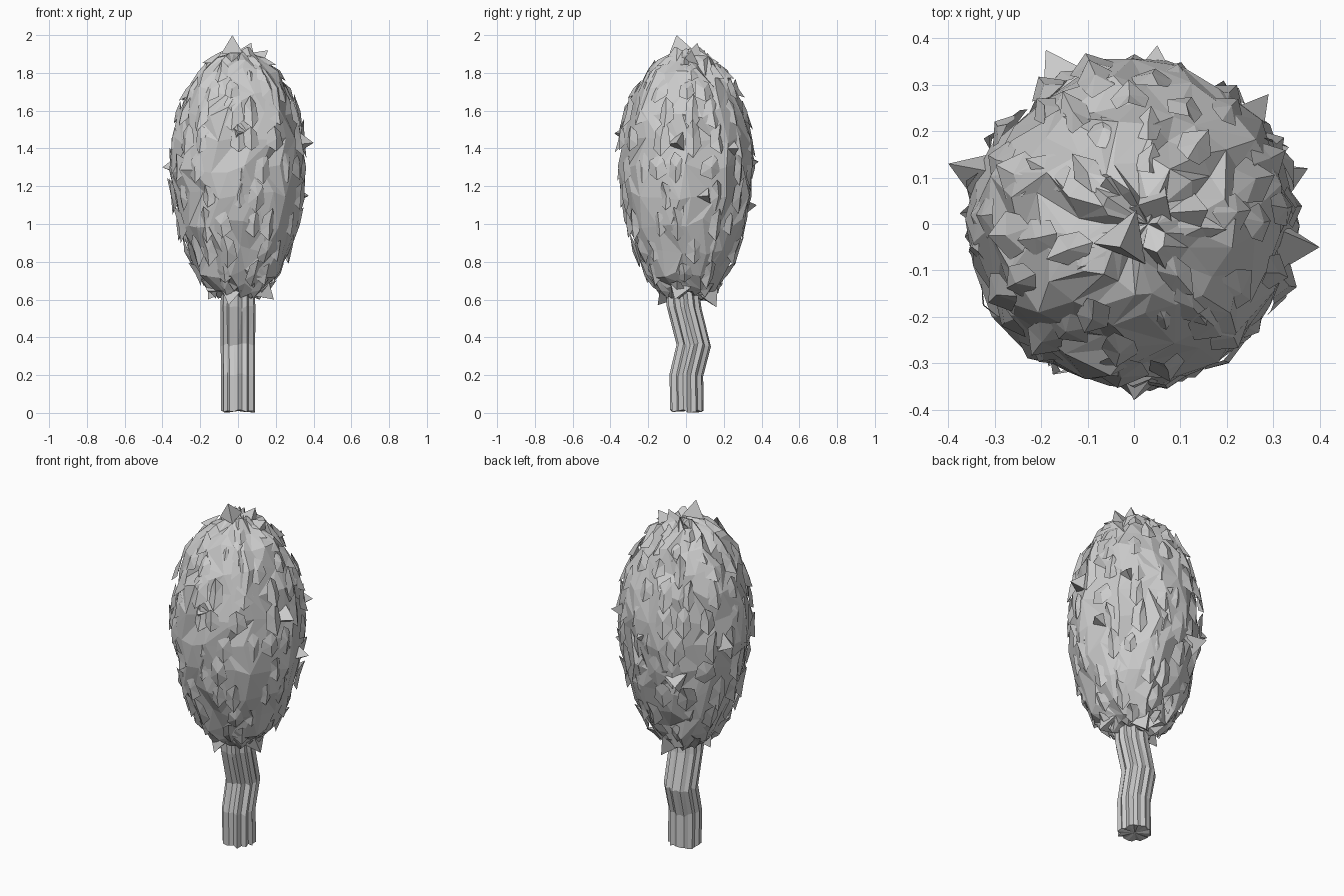
import bpy, bmesh, math, random
from mathutils import Vector

if "Cube" in bpy.data.objects:
    bpy.data.objects.remove(bpy.data.objects["Cube"])

random.seed(7)


def finish(name, bm):
    mesh = bpy.data.meshes.new(name)
    bm.to_mesh(mesh)
    bm.free()
    bpy.context.collection.objects.link(bpy.data.objects.new(name, mesh))


def loft(bm, rings, cap_bottom, cap_top):
    """Skin a stack of equal-length point rings and fan the ends to a point."""
    loops = [[bm.verts.new(p) for p in ring] for ring in rings]
    n = len(loops[0])
    for a, b in zip(loops, loops[1:]):
        for i in range(n):
            j = (i + 1) % n
            q = (a[i], a[j], b[j], b[i])
            s = random.randint(0, 1)
            bm.faces.new((q[s], q[s + 1], q[s + 2]))
            bm.faces.new((q[s], q[s + 2], q[(s + 3) % 4]))
    for loop, tip in ((loops[0], cap_bottom), (loops[-1], cap_top)):
        v = bm.verts.new(tip)
        for i in range(n):
            bm.faces.new((loop[i], loop[(i + 1) % n], v))
    bmesh.ops.recalc_face_normals(bm, faces=bm.faces)


# Trunk: fluted bark section swept along a bent path (z, y offset, radius)
FLUTES = 24
bark = [(0.89 if i % 2 else 1.0) + random.uniform(-0.04, 0.05) for i in range(FLUTES)]
path = [(0.01, 0.007, 0.090), (0.20, 0.004, 0.090), (0.36, 0.043, 0.092),
        (0.56, -0.008, 0.093), (0.70, -0.02, 0.088)]
trunk_rings = []
for z, y, r in path:
    ring = []
    for i in range(FLUTES):
        a = 2 * math.pi * i / FLUTES
        ring.append(Vector((r * bark[i] * math.cos(a), y + r * bark[i] * math.sin(a),
                            z + random.uniform(-0.01, 0.01))))
    trunk_rings.append(ring)
bm = bmesh.new()
loft(bm, trunk_rings, (0, 0.007, 0.01), (0, -0.02, 0.72))
finish("trunk", bm)

# Foliage core: egg-shaped crown (z, mean radius), lightly roughened
SEGMENTS = 22
profile = [(0.62, 0.11), (0.66, 0.165), (0.74, 0.22), (0.86, 0.272), (1.00, 0.315),
           (1.15, 0.338), (1.30, 0.350), (1.45, 0.343), (1.59, 0.315),
           (1.71, 0.268), (1.80, 0.21), (1.87, 0.14), (1.91, 0.07)]


def crown_point(k, a, out=0.0):
    z, r = profile[k]
    return Vector(((r + out) * math.cos(a), (r + out) * math.sin(a), z))


crown_rings = []
for k in range(len(profile)):
    ring = []
    for i in range(SEGMENTS):
        a = 2 * math.pi * (i + 0.5 * (k % 2) + random.uniform(-0.25, 0.25)) / SEGMENTS
        p = crown_point(k, a, random.uniform(-0.022, 0.016))
        p.z += random.uniform(-0.03, 0.03)
        ring.append(p)
    crown_rings.append(ring)
bm = bmesh.new()
loft(bm, crown_rings, (0, -0.01, 0.64), (0.03, 0, 1.90))
finish("foliage_core", bm)

# Leaf flakes: folded pentagons lying along the crown, tips lifting off it
bm = bmesh.new()


def leaf(centre, across, along, normal, w, h):
    lift = random.uniform(-0.008, 0.022)
    swing = random.uniform(-0.5, 0.5) * w
    shape = [(-w, -0.5 * h, -0.012), (0.3 * swing, -h, lift), (w, -0.4 * h, -0.012),
             (0.7 * w, 0.6 * h, -0.008), (swing, h, random.uniform(-0.02, 0.02)),
             (-0.8 * w, 0.5 * h, -0.008)]
    mid = bm.verts.new(centre + normal * 0.010)
    rim = [bm.verts.new(centre + across * x + along * y + normal * d) for x, y, d in shape]
    for i in range(6):
        bm.faces.new((rim[i], rim[(i + 1) % 6], mid))


for k in range(1, len(profile) - 1):
    r = profile[k][1]
    count = max(6, round(r * 44))
    for i in range(count):
        a = 2 * math.pi * (i + random.uniform(-0.4, 0.4)) / count
        across = Vector((-math.sin(a), math.cos(a), 0))
        along = (crown_point(k + 1, a) - crown_point(k - 1, a)).normalized()
        normal = across.cross(along).normalized()
        tilt = random.uniform(-0.12, 0.12)
        centre = crown_point(k, a) + normal * random.uniform(-0.004, 0.010)
        w = random.uniform(0.035, 0.06) * min(1, 0.4 + r * 2)
        h = random.uniform(0.06, 0.11) * min(1, 0.35 + r * 2)
        leaf(centre, (across + along * tilt).normalized(), along, normal, w, h)

# Longest leaf tips: three-sided spikes rooted in the crown
tips = [(0.40, -0.05, 1.43), (-0.40, 0.13, 1.30), (0.05, 0.385, 1.33),
        (0.0, -0.38, 1.48), (-0.03, -0.05, 2.0), (0.07, 0.06, 1.96),
        (-0.19, 0.375, 1.10), (0.375, 0.12, 1.15), (0.29, 0.28, 1.40),
        (0.16, 0.03, 1.92), (-0.06, 0.10, 1.92), (0.19, -0.06, 0.60),
        (-0.16, 0.0, 0.60), (0.05, 0.16, 0.56), (-0.05, -0.15, 0.57)]
for tip in tips:
    tip = Vector(tip)
    out = (tip - Vector((0, 0, min(1.75, max(0.8, tip.z))))).normalized()
    side = out.orthogonal().normalized()
    up = out.cross(side)
    base = tip - out * 0.09
    ring = [bm.verts.new(base + side * 0.07 * math.cos(t) + up * 0.07 * math.sin(t))
            for t in (0.4, 2.5, 4.6)]
    top = bm.verts.new(tip)
    for i in range(3):
        bm.faces.new((ring[i], ring[(i + 1) % 3], top))
finish("foliage_leaves", bm)
